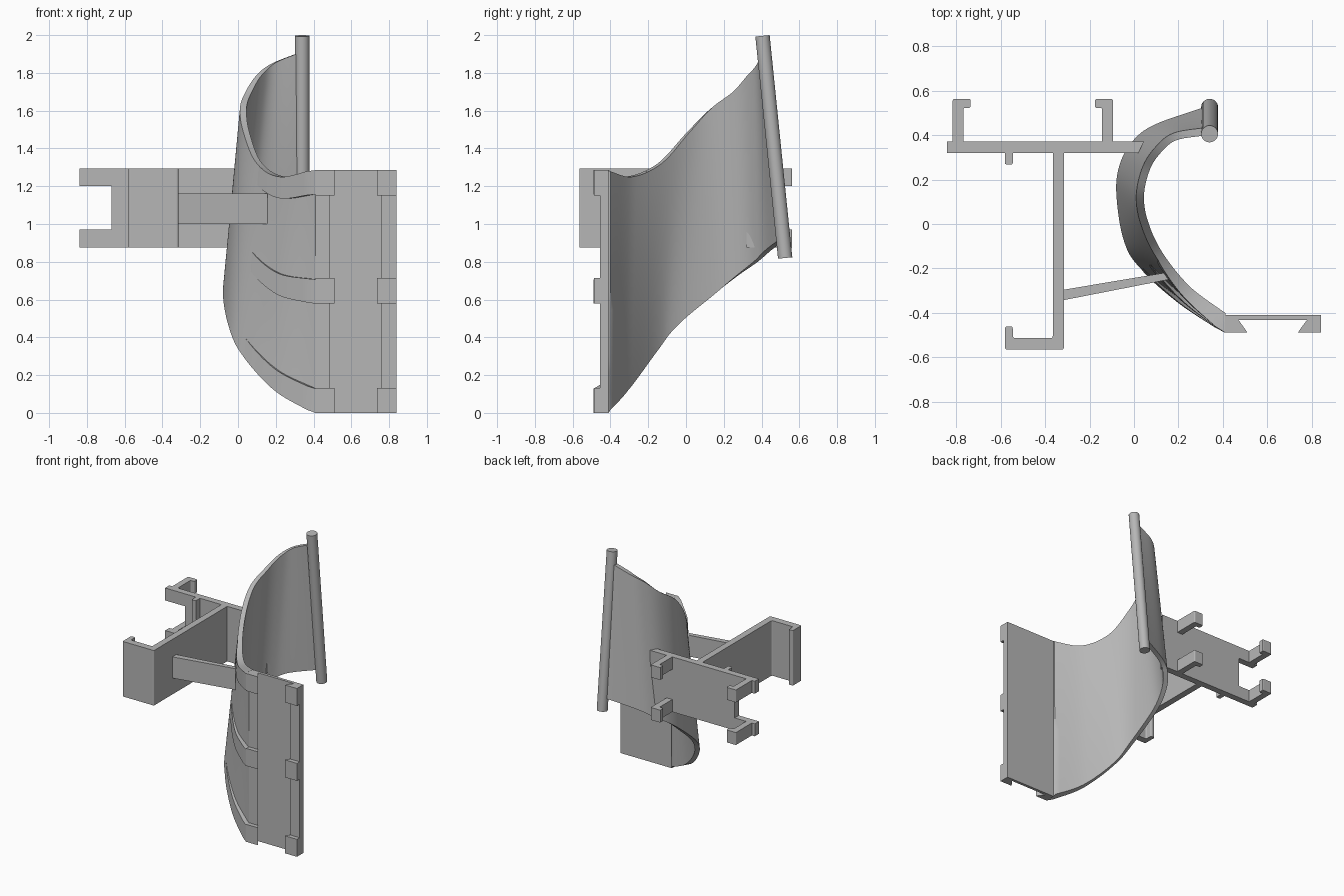
import bpy, bmesh
from mathutils import Vector

cube = bpy.data.objects.get("Cube")
if cube:
    bpy.data.objects.remove(cube, do_unlink=True)

grey = bpy.data.materials.new("plain_grey")
grey.use_nodes = True
GREY = (0.47, 0.47, 0.47, 1)
grey.diffuse_color = GREY
grey.node_tree.nodes["Principled BSDF"].inputs["Base Color"].default_value = GREY


def finish(name, bm, smooth=False):
    bmesh.ops.recalc_face_normals(bm, faces=bm.faces)
    mesh = bpy.data.meshes.new(name)
    bm.to_mesh(mesh)
    bm.free()
    mesh.materials.append(grey)
    ob = bpy.data.objects.new(name, mesh)
    bpy.context.collection.objects.link(ob)
    if smooth:
        bpy.ops.object.select_all(action="DESELECT")
        ob.select_set(True)
        bpy.context.view_layer.objects.active = ob
        bpy.ops.object.shade_smooth_by_angle(angle=0.6)
    return ob


def prism(name, profile, low, high, along="z", rounding=0):
    """Extrude a flat profile along z (profile in x, y) or y (profile in x, z)."""
    bm = bmesh.new()
    place = (lambda a, b, h: (a, b, h)) if along == "z" else (lambda a, b, h: (a, h, b))
    ends = [[bm.verts.new(place(a, b, h)) for a, b in profile] for h in (low, high)]
    for loop in ends:
        bm.faces.new(loop)
    sides = []
    for i in range(len(profile)):
        j = (i + 1) % len(profile)
        bm.faces.new((ends[0][i], ends[0][j], ends[1][j], ends[1][i]))
        sides.append(bm.edges.get((ends[0][i], ends[1][i])))
    bmesh.ops.recalc_face_normals(bm, faces=bm.faces)
    if rounding:
        bmesh.ops.bevel(bm, geom=sides, offset=rounding, segments=3,
                        profile=0.5, affect="EDGES")
    return finish(name, bm)


def skin(name, rings):
    """Join closed rings of points into a capped solid."""
    bm = bmesh.new()
    loops = [[bm.verts.new(p) for p in ring] for ring in rings]
    n = len(loops[0])
    for a, b in zip(loops, loops[1:]):
        for i in range(n):
            j = (i + 1) % n
            bm.faces.new((a[i], a[j], b[j], b[i]))
    bm.faces.new(loops[0])
    bm.faces.new(loops[-1])
    return finish(name, bm, smooth=True)


# Curved sheet: lower and upper edges of its outer surface
lower = [Vector(p) for p in (
    (0.41, -0.455, 0), (0.2, -0.335, 0.12), (0.02, -0.19, 0.31),
    (-0.05, -0.06, 0.46), (-0.08, 0.15, 0.63), (-0.06, 0.28, 0.73),
    (0, 0.38, 0.8), (0.1, 0.45, 0.86), (0.33, 0.53, 0.92))]
upper = [Vector(p) for p in (
    (0.41, -0.455, 1.285), (0.23, -0.31, 1.25), (0.1, -0.15, 1.32),
    (0.03, 0, 1.48), (0.01, 0.13, 1.61), (0.04, 0.26, 1.7),
    (0.1, 0.35, 1.79), (0.18, 0.41, 1.85), (0.33, 0.435, 1.91))]
LAST = len(lower) - 1


def spline(pts, u):
    """Smooth curve through the points."""
    i = min(int(u), LAST - 1)
    t = u - i
    b, c = pts[i], pts[i + 1]
    a = pts[i - 1] if i else b * 2 - c
    d = pts[i + 2] if i + 2 <= LAST else c * 2 - b
    return (b * 2 + (c - a) * t + (a * 2 - b * 5 + c * 4 - d) * t ** 2
            + (b * 3 - a - c * 3 + d) * t ** 3) / 2


def surface(u, v):
    return spline(lower, u).lerp(spline(upper, u), v)


def inward(u, v):
    if u == 0:
        return Vector((0, 1, 0))
    e = 0.01
    du = surface(min(u + e, LAST), v) - surface(u - e, v)
    n = du.cross(surface(u, 1) - surface(u, 0))
    n.z = 0
    return n.normalized()


rows = [i / 12 for i in range(13)]
rings = []
for k in range(LAST * 7 + 1):
    u = k / 7
    thick = 0.035 + 0.01 * max(0, 1 - u)
    outer = [surface(u, v) for v in rows]
    inner = [surface(u, v) + inward(u, v) * thick for v in rows]
    rings.append(outer + inner[::-1])
skin("curved_sheet", rings)

# Tapered ribs on the outside of the sheet
for name, v0, v1 in (("lower", 0, 0.1), ("middle", 0.45, 0.55), ("upper", 0.9, 1)):
    rings = []
    for k in range(15):
        s = k / 14
        u = s * 1.9
        depth = 0.033 * (1 - s) + 0.001
        ring = [surface(u, v) - inward(u, v) * depth for v in (v0, v1)]
        ring += [surface(u, v) + inward(u, v) * 0.01 for v in (v1, v0)]
        rings.append(ring)
    skin(name + "_rib", rings)

# Slotted mounting plate with three pairs of dovetail clips
prism("mounting_plate", [(0.41, -0.41), (0.41, -0.455), (0.487, -0.455), (0.47, -0.432),
                         (0.778, -0.432), (0.76, -0.455), (0.84, -0.455), (0.84, -0.41)],
      0, 1.285)
for name, z in (("lower", 0), ("middle", 0.58), ("upper", 1.152)):
    prism(name + "_inner_clip", [(0.41, -0.455), (0.41, -0.488), (0.51, -0.488),
                                 (0.487, -0.455)], z, z + 0.133)
    prism(name + "_outer_clip", [(0.84, -0.455), (0.84, -0.488), (0.737, -0.488),
                                 (0.76, -0.455)], z, z + 0.133)

# Leaning rod along the far edge of the sheet
bm = bmesh.new()
top, bottom = Vector((0.34, 0.405, 1.996)), Vector((0.34, 0.525, 0.82))
axis = top - bottom
bmesh.ops.create_cone(bm, cap_ends=True, segments=32, radius1=0.038, radius2=0.038,
                      depth=axis.length)
bmesh.ops.rotate(bm, verts=bm.verts,
                 matrix=Vector((0, 0, 1)).rotation_difference(axis).to_matrix())
bmesh.ops.translate(bm, verts=bm.verts, vec=(top + bottom) / 2)
finish("edge_rod", bm, smooth=True)

# Bracket: notched back plate, and its end meeting the sheet
LOW, HIGH = 0.875, 1.295
prism("back_plate", [(-0.84, LOW), (-0.04, LOW), (-0.04, HIGH), (-0.84, HIGH), (-0.84, 1.2),
                     (-0.67, 1.2), (-0.67, 0.97), (-0.84, 0.97)], 0.32, 0.37, along="y")
prism("plate_end", [(-0.04, 0.32), (0.02, 0.32), (0.045, 0.37), (-0.04, 0.37)], LOW, HIGH)
prism("stop_ridge", [(-0.58, 0.325), (-0.58, 0.268), (-0.545, 0.268), (-0.545, 0.325)],
      LOW, HIGH, rounding=0.006)

# Bracket arm with hooked foot
prism("hooked_arm", [(-0.365, 0.33), (-0.365, -0.513), (-0.545, -0.513), (-0.545, -0.46),
                     (-0.58, -0.46), (-0.58, -0.565), (-0.315, -0.565), (-0.315, 0.33)],
      LOW, HIGH, rounding=0.01)

# Hooks on the back plate, facing each other
for name, x, way in (("right", -0.815, 1), ("left", -0.095, -1)):
    hook = [(0, 0.36), (0, 0.562), (0.08, 0.562), (0.08, 0.522), (0.048, 0.522), (0.048, 0.36)]
    for level, z in (("lower", LOW), ("upper", 1.2)):
        prism(f"{level}_{name}_hook", [(x + way * a, b) for a, b in hook], z, z + 0.095,
              rounding=0.007)

# Slanted strut between the arm and the sheet
prism("strut", [(-0.32, -0.343), (0.155, -0.25), (0.135, -0.22), (-0.32, -0.296)], 1.0, 1.162)
